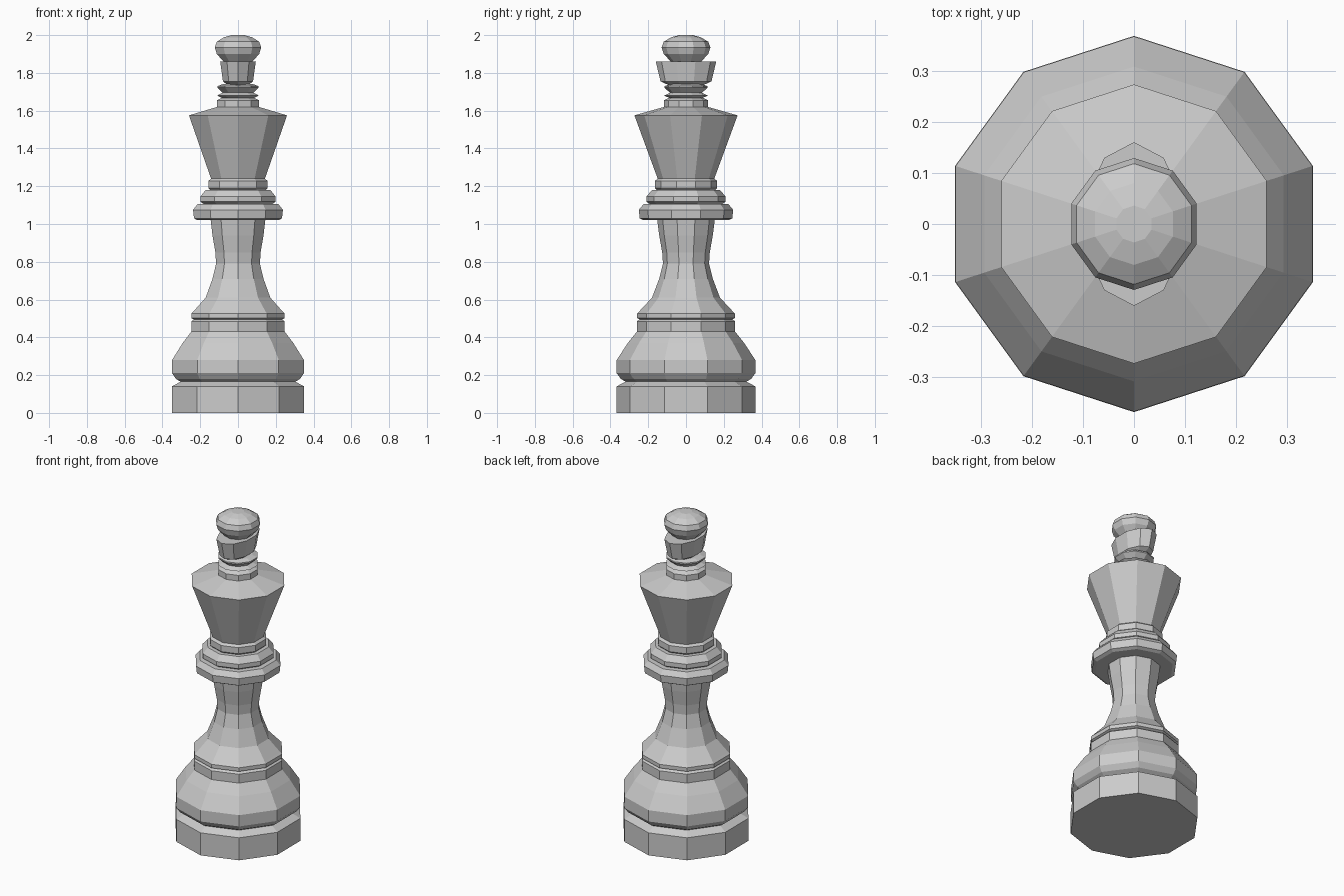
import bpy, bmesh
from math import sin, cos, pi

cube = bpy.data.objects.get("Cube")
if cube:
    bpy.data.objects.remove(cube)

SIDES = 10

# one plain grey finish
grey = bpy.data.materials.new("plain_grey")
grey.use_nodes = True
grey.diffuse_color = (0.6, 0.6, 0.6, 1)
grey.node_tree.nodes["Principled BSDF"].inputs["Base Color"].default_value = (0.6, 0.6, 0.6, 1)


def turned(name, profile, x_scale=1.0):
    """Closed ten-sided turning of (radius, height) pairs, a corner facing front."""
    bm = bmesh.new()
    rings = []
    for r, z in profile:
        angles = [pi / 2 + 2 * pi * i / SIDES for i in range(SIDES)]
        rings.append([bm.verts.new((r * cos(a) * x_scale, r * sin(a), z)) for a in angles])
    for low, high in zip(rings, rings[1:]):
        for i in range(SIDES):
            j = (i + 1) % SIDES
            bm.faces.new((low[i], low[j], high[j], high[i]))
    bm.faces.new(rings[0][::-1])
    bm.faces.new(rings[-1])
    mesh = bpy.data.meshes.new(name)
    bm.to_mesh(mesh)
    bm.free()
    mesh.materials.append(grey)
    obj = bpy.data.objects.new(name, mesh)
    bpy.context.collection.objects.link(obj)
    return obj


# base
turned("plinth", [(.368, 0), (.368, .14), (.32, .165)])
turned("bell_base", [(.32, .165), (.345, .18), (.367, .21), (.367, .28),
                     (.308, .37), (.26, .43), (.26, .485), (.245, .495)])
turned("base_ring", [(.245, .495), (.26, .502), (.26, .525), (.25, .535)])

# waist
turned("stem", [(.25, .535), (.18, .61), (.142, .71), (.122, .79),
                (.126, .85), (.142, .94), (.152, 1.02)])

# stacked collar
turned("collar_disc", [(.225, 1.02), (.245, 1.03), (.25, 1.075), (.225, 1.105)])
turned("collar_middle", [(.19, 1.105), (.21, 1.118), (.21, 1.145), (.18, 1.18)])
turned("collar_top", [(.155, 1.18), (.165, 1.19), (.165, 1.228), (.15, 1.24)])

# flared body with sloping shoulder
turned("body", [(.148, 1.235), (.273, 1.575), (.116, 1.62)])

# neck rings
turned("neck", [(.116, 1.615), (.116, 1.655), (.09, 1.668), (.116, 1.68),
                (.085, 1.695), (.115, 1.722), (.115, 1.73), (.085, 1.74)])

# flattened crosspiece and finial
turned("crosspiece", [(.08, 1.73), (.135, 1.755), (.16, 1.86)], x_scale=.62)
turned("finial", [(.08, 1.86), (.118, 1.9), (.129, 1.935), (.118, 1.965),
                  (.08, 1.988), (.036, 2.0)])
